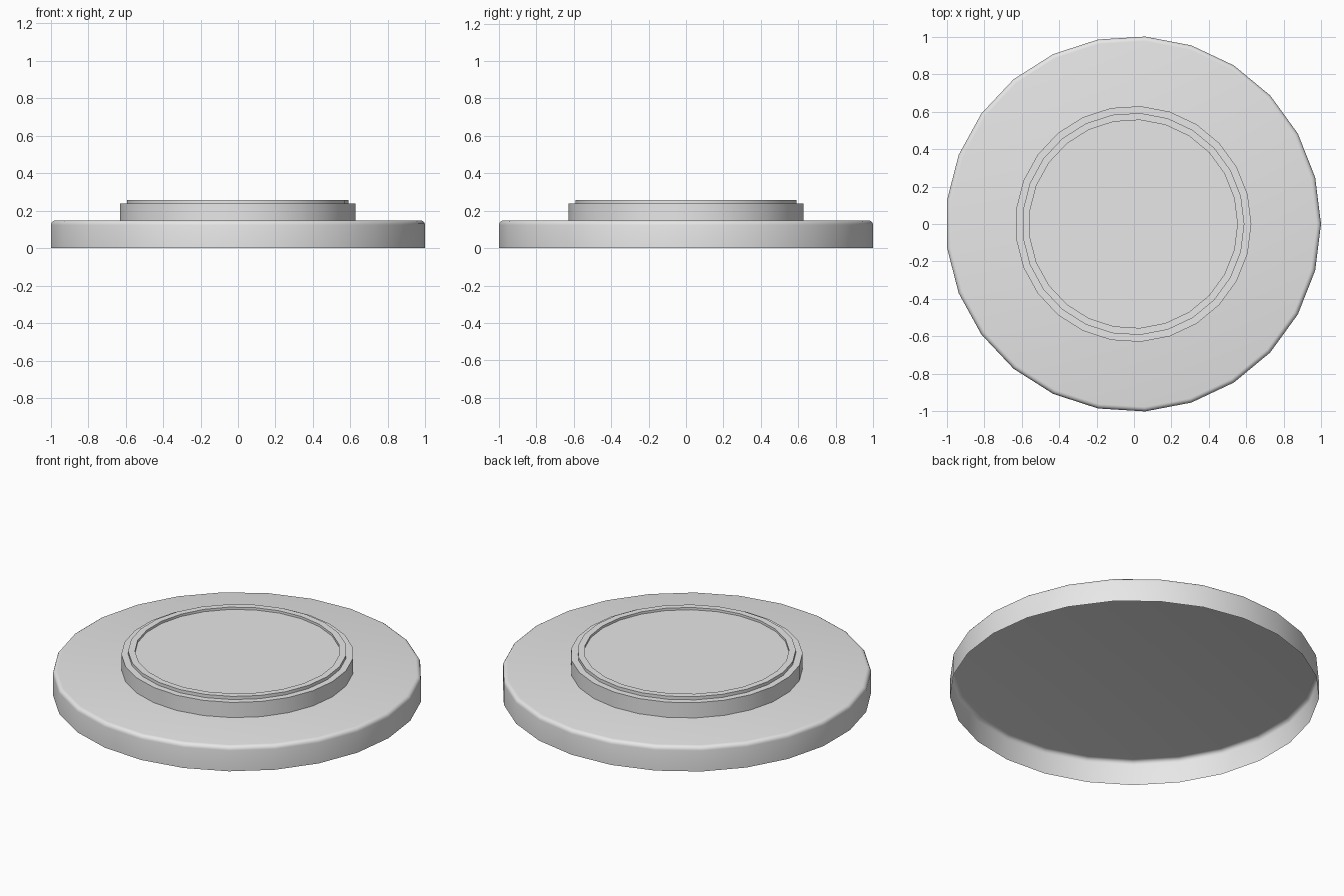
import bpy
import bmesh
from math import cos, sin, pi, radians

SIDES = 25
RADIUS = 1.002
TOP = 0.148        # height of the wide base
BEVEL = 0.024      # rounding of the base's upper edge
STEP = 0.239       # height of the lower ring
RIM = 0.258        # height of the upper ring
FLOOR = 0.244      # height of the recessed centre
OFFSET = -0.004    # an odd number of sides needs a small shift to be centred

cube = bpy.data.objects.get("Cube")
if cube:
    bpy.data.objects.remove(cube, do_unlink=True)

grey = bpy.data.materials.new("light_grey")
grey.use_nodes = True
colour = (0.8, 0.8, 0.8, 1.0)
grey.diffuse_color = colour
grey.node_tree.nodes["Principled BSDF"].inputs["Base Color"].default_value = colour


def lathe(name, profile):
    """Turn a (radius, height) profile around z; radius 0 closes the middle."""
    bm = bmesh.new()
    loops = []
    for r, z in profile:
        count = SIDES if r > 0 else 1
        angles = [2 * pi * i / SIDES for i in range(count)]
        loops.append([bm.verts.new((r * cos(a), r * sin(a), z)) for a in angles])
    for low, high in zip(loops, loops[1:]):
        for i in range(SIDES):
            k = (i + 1) % SIDES
            if len(high) == 1:
                bm.faces.new((low[i], low[k], high[0]))
            else:
                bm.faces.new((low[i], low[k], high[k], high[i]))
    mesh = bpy.data.meshes.new(name)
    bm.to_mesh(mesh)
    bm.free()
    mesh.materials.append(grey)
    mesh.polygons.foreach_set("use_smooth", [True] * len(mesh.polygons))
    mesh.set_sharp_from_angle(angle=radians(40))
    obj = bpy.data.objects.new(name, mesh)
    obj.location.x = OFFSET
    bpy.context.collection.objects.link(obj)
    return obj


# Wide base: hollow underneath, with a rounded upper edge
rounded = [(RADIUS - BEVEL * (1 - cos(a)), TOP - BEVEL * (1 - sin(a)))
           for a in (pi / 2 * i / 4 for i in range(5))]
lathe("base_disc", [(RADIUS, 0)] + rounded + [(0, TOP)])

# Raised ring, stepped rim and shallow recessed centre
lathe("lower_ring", [(0.63, TOP), (0.63, STEP), (0.593, STEP)])
lathe("upper_ring", [(0.593, STEP), (0.593, RIM), (0.556, RIM), (0.556, FLOOR)])
lathe("centre_plate", [(0.556, FLOOR), (0, FLOOR)])
